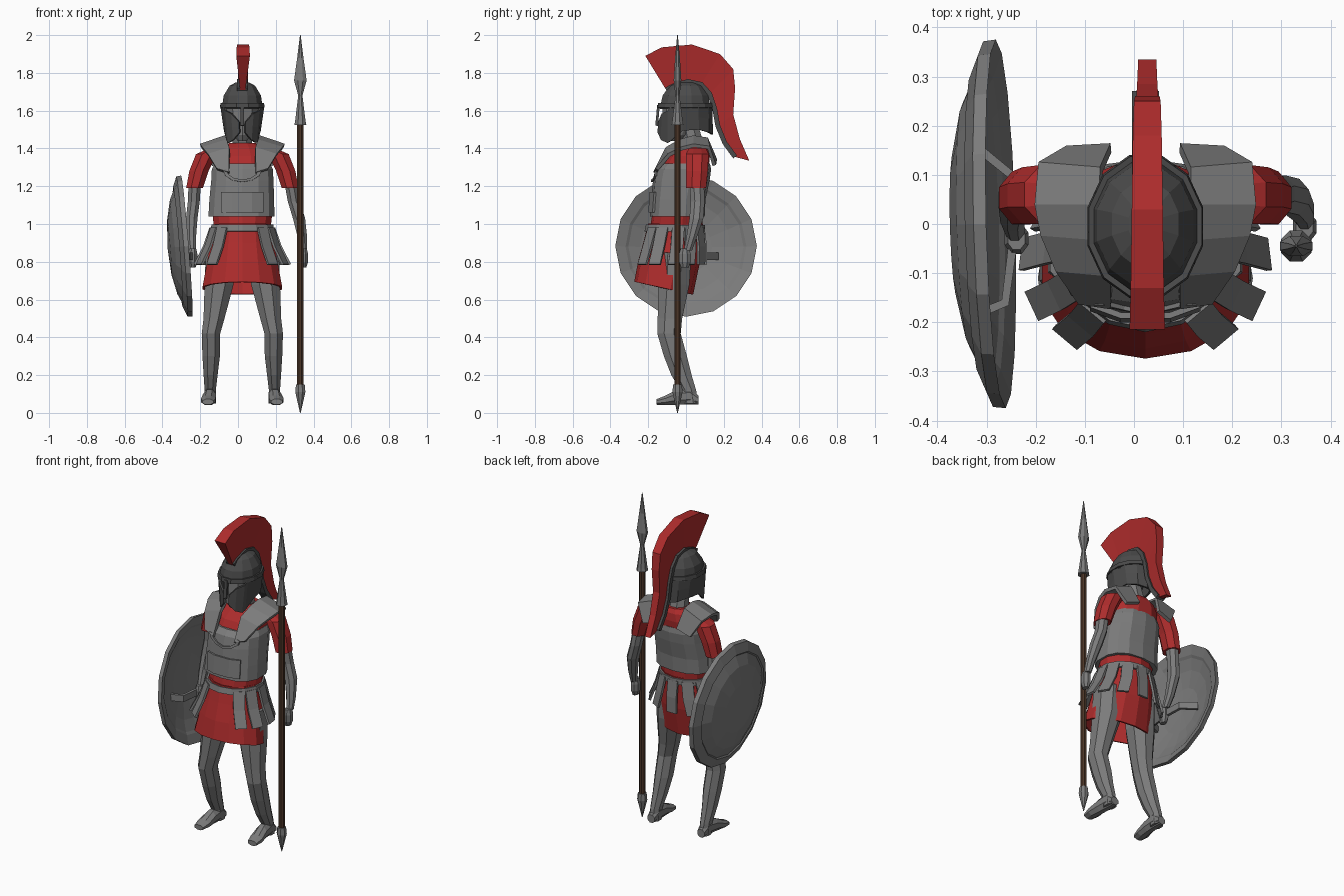
import bpy, bmesh
from math import sin, cos, pi, radians
from mathutils import Vector, Matrix

CX = 0.023  # body centre line


def material(name, rgb):
    m = bpy.data.materials.new(name)
    m.diffuse_color = (*rgb, 1)
    return m


RED = material("red_cloth", (0.42, 0.025, 0.025))
WOOD = material("wood", (0.07, 0.035, 0.02))
STEEL = material("mid_grey", (0.2, 0.2, 0.2))
DARK = material("dark_grey", (0.07, 0.07, 0.07))


def sheet(name, rows, closed=True, thick=0, mat=STEEL):
    """Skin rows of points; closed rows without thickness get end caps."""
    bm = bmesh.new()
    vs = [[bm.verts.new(p) for p in r] for r in rows]
    n = len(rows[0])
    for a, b in zip(vs, vs[1:]):
        for i in range(n if closed else n - 1):
            j = (i + 1) % n
            bm.faces.new((a[i], a[j], b[j], b[i]))
    if closed and not thick:
        bm.faces.new(vs[0])
        bm.faces.new(vs[-1])
    bmesh.ops.recalc_face_normals(bm, faces=bm.faces)
    me = bpy.data.meshes.new(name)
    bm.to_mesh(me)
    bm.free()
    ob = bpy.data.objects.new(name, me)
    bpy.context.collection.objects.link(ob)
    if thick:
        mod = ob.modifiers.new("thickness", 'SOLIDIFY')
        mod.thickness, mod.offset = thick, 0
    me.materials.append(mat)
    return ob


def ring(x, y, z, rx, ry, slope=0, n=10, p=1.0):
    pts = []
    for k in range(n):
        a = 2 * pi * (k + 0.5) / n
        c, s = cos(a), sin(a)
        dx = rx * abs(c) ** p * (1 if c > 0 else -1)
        dy = ry * abs(s) ** p * (1 if s > 0 else -1)
        pts.append((x + dx, y + dy, z + slope * dy))
    return pts


def loft(name, specs, n=10, p=1.0, **kw):
    return sheet(name, [ring(*s, n=n, p=p) for s in specs], **kw)


def ribbon(name, path, width, thick, mat=STEEL):
    w = Vector(width) / 2
    return sheet(name, [(Vector(q) - w, Vector(q) + w) for q in path], False, thick, mat)


def limb(name, s, specs, n=8, mat=STEEL):
    return loft(name, [(CX + s * q[0], *q[1:]) for q in specs], n=n, mat=mat)


for s, side in ((-1, "left"), (1, "right")):
    # Legs and feet
    limb("leg_" + side, s, [(.115, -.06, .85, .085, .095), (.123, -.065, .68, .083, .09),
         (.15, -.085, .5, .06, .07), (.166, -.09, .42, .053, .067), (.165, -.056, .3, .05, .066),
         (.168, -.024, .2, .04, .058), (.17, .012, .12, .032, .045), (.17, .022, .05, .033, .045)])
    foot = [(.17, .065, .068, .026, .026), (.17, .02, .09, .034, .05), (.174, -.05, .083, .037, .043),
            (.18, -.11, .066, .042, .027), (.182, -.155, .058, .032, .016)]
    sheet("foot_" + side, [[(CX + s * x + rx * cos(a), y, z + rz * sin(a))
          for a in [pi / 8 + k * pi / 4 for k in range(8)]] for x, y, z, rx, rz in foot])
    # Sleeves
    limb("sleeve_" + side, s, [(.13, .06, 1.40, .05, .05), (.19, .06, 1.37, .06, .065),
         (.23, .058, 1.28, .055, .062), (.253, .053, 1.19, .048, .058)], mat=RED)
    # Arms and fists
    if s > 0:
        arm = [(.25, .055, 1.25, .036, .042), (.272, .062, 1.12, .034, .04), (.3, .055, 1.03, .035, .04),
               (.318, .03, .93, .027, .03), (.325, .01, .86, .02, .024)]
        fist = (.324, -.006)
    else:
        arm = [(.25, .055, 1.25, .036, .042), (.257, .062, 1.12, .034, .04), (.268, .05, 1.03, .033, .04),
               (.27, .015, .93, .027, .03), (.265, -.015, .86, .02, .024)]
        fist = (.262, -.03)
    limb("arm_" + side, s, arm)
    limb("fist_" + side, s, [(*fist, .87, .019, .024), (*fist, .84, .026, .034),
         (*fist, .80, .026, .034), (*fist, .77, .016, .022)])
    # Shoulder plates: inner and outer edge, front to back
    plate = [((.07, -.165, 1.27), (.135, -.155, 1.29)), ((.068, -.1, 1.40), (.18, -.09, 1.365)),
             ((.08, -.03, 1.44), (.21, -.02, 1.40)), ((.09, .04, 1.46), (.222, .04, 1.415)),
             ((.09, .11, 1.45), (.215, .12, 1.405)), ((.07, .155, 1.34), (.16, .15, 1.31))]
    sheet("shoulder_plate_" + side, [[(CX + s * x, y, z) for x, y, z in r] for r in plate], False, .02)

# Tunic: upper body, waist band and skirt
loft("tunic_top", [(CX, -.01, 1.28, .155, .132), (CX, .015, 1.36, .145, .115), (CX, .035, 1.405, .11, .09),
     (CX, .045, 1.43, .07, .065)], n=12, p=.85, mat=RED)
loft("tunic_waist", [(CX, -.055, .95, .15, .14), (CX, -.045, 1.05, .162, .134)], n=14, mat=RED)
loft("skirt", [(CX, -.055, 1.0, .15, .14), (CX, -.072, .9, .165, .148), (CX, -.09, .8, .185, .158),
     (CX, -.118, .66, .21, .15, -.22)], n=14, thick=.012, mat=RED)

# Cuirass with belly panel and neckline trim
loft("cuirass", [(CX - .005, -.046, 1.04, .178, .145), (CX - .003, -.04, 1.13, .175, .143),
     (CX, -.025, 1.23, .168, .15), (CX, -.015, 1.29, .165, .148), (CX, -.003, 1.32, .15, .13)], n=14, p=.8)
sheet("belly_panel", [[(CX + x, y + dy, z) for x, y in ((-.11, -.172), (-.05, -.194), (.05, -.194), (.11, -.172))]
      for z, dy in ((1.06, 0), (1.17, .008))], False, .012)
arc = [radians(a) for a in range(0, 181, 30)]
sheet("neckline_trim", [[(CX + r * cos(a), -.178 + .02 * abs(cos(a)), 1.29 - .65 * r * sin(a))
      for r in (.085, .105)] for a in arc], False, .014)

# Belt and hanging straps
loft("belt", [(CX, -.06, .96, .165, .152), (CX, -.056, .995, .16, .148)], n=14, thick=.016)
for d in (40, 65, 97, 122, 150, 180, 210, 238, 263, 295, 320):
    a = radians(d)
    path = [(CX + rx * sin(a), cy - ry * cos(a), z)
            for rx, ry, cy, z in ((.165, .152, -.06, .98), (.2, .175, -.07, .88), (.25, .19, -.085, .785))]
    ribbon("hanging_strap", path, (.066 * cos(a), .066 * sin(a), 0), .013)

# Neck and head
loft("neck", [(CX, .05, 1.38, .06, .06), (CX, .015, 1.52, .05, .055)], n=8)
loft("head", [(CX, -.07, 1.44, .025, .03), (CX, -.045, 1.47, .05, .075), (CX, -.02, 1.55, .08, .105),
     (CX, -.01, 1.63, .09, .115)], n=10)

# Helmet: dome, brow ridge, cheek and neck guard, nose guard
loft("helmet_dome", [(CX, 0, 1.75, .035, .05), (CX, 0, 1.732, .07, .09), (CX, -.003, 1.68, .102, .125),
     (CX, -.005, 1.61, .113, .139)], n=12, mat=DARK)
loft("helmet_brow", [(CX, -.005, 1.615, .116, .145), (CX, -.005, 1.64, .113, .141)], n=12, thick=.012, mat=DARK)
half = [(8, 1.54, 1.485), (30, 1.585, 1.445), (50, 1.6, 1.43), (58, 1.63, 1.44), (85, 1.63, 1.495),
        (120, 1.63, 1.5), (150, 1.63, 1.485), (180, 1.63, 1.475)]
full = half + [(360 - d, t, b) for d, t, b in half[-2::-1]]
sheet("helmet_guard", [[(CX + (.112 - .02 * f) * sin(radians(d)), -.005 - (.138 + .004 * f) * cos(radians(d)),
      t + (b - t) * f) for d, t, b in full] for f in (0, .5, 1)], False, .012, DARK)
ribbon("nose_guard", [(CX, -.146, 1.63), (CX, -.15, 1.58), (CX, -.156, 1.52)], (.02, 0, 0), .014, DARK)

# Crest: outer edge and inner edge in the side plane
outer = [(-.215, 1.89), (-.13, 1.935), (.03, 1.95), (.18, 1.9), (.25, 1.82), (.26, 1.72), (.25, 1.58),
         (.285, 1.45), (.335, 1.335)]
inner = [(-.105, 1.71), (-.07, 1.73), (.01, 1.755), (.08, 1.74), (.125, 1.69), (.152, 1.61), (.168, 1.52),
         (.205, 1.43), (.26, 1.355)]
rows = []
for k, (o, i) in enumerate(zip(outer, inner)):
    w = .036 - .0022 * k
    rows.append([(CX + .004 - w, *o), (CX + .004 + w, *o), (CX + .016, *i), (CX - .012, *i)])
sheet("crest", rows, mat=RED)
ribbon("crest_holder", [(CX, y, z) for y, z in inner], (.055, 0, 0), .025, DARK)

# Round shield with arched grip bar
axis = Vector((-1, -.027, -.08)).to_track_quat('Z', 'Y').to_matrix().to_4x4()
shield = [(.01, .09), (.15, .08), (.25, .058), (.31, .03), (.318, .036), (.372, .014), (.375, -.012),
          (.32, .006), (.305, .016), (.24, .04), (.14, .062), (.01, .07)]
place = Matrix.Translation((-.283, 0, .882)) @ axis
sheet("shield", [[place @ Vector((r * cos(a), r * sin(a), h)) for a in [k * pi / 8 for k in range(16)]]
      for r, h in shield])
ribbon("shield_grip", [(-.335, -.19, .83), (-.262, -.16, .83), (-.245, -.03, .83), (-.25, .1, .83),
       (-.33, .165, .83)], (0, 0, .04), .018)

# Spear: shaft, head and butt spike
SX, SY = .33, -.045
loft("spear_shaft", [(SX, SY, .1, .018, .018), (SX, SY, 1.56, .018, .018)], n=8, mat=WOOD)
loft("spear_head", [(SX, SY, z, rx, ry) for z, rx, ry in ((1.525, .034, .034), (1.545, .03, .03),
     (1.68, .012, .012), (1.76, .036, .022), (1.88, .018, .014), (2.0, .002, .002))], n=8)
loft("spear_butt", [(SX, SY, z, r, r) for z, r in ((0, .002), (.11, .029), (.15, .025))], n=8)
